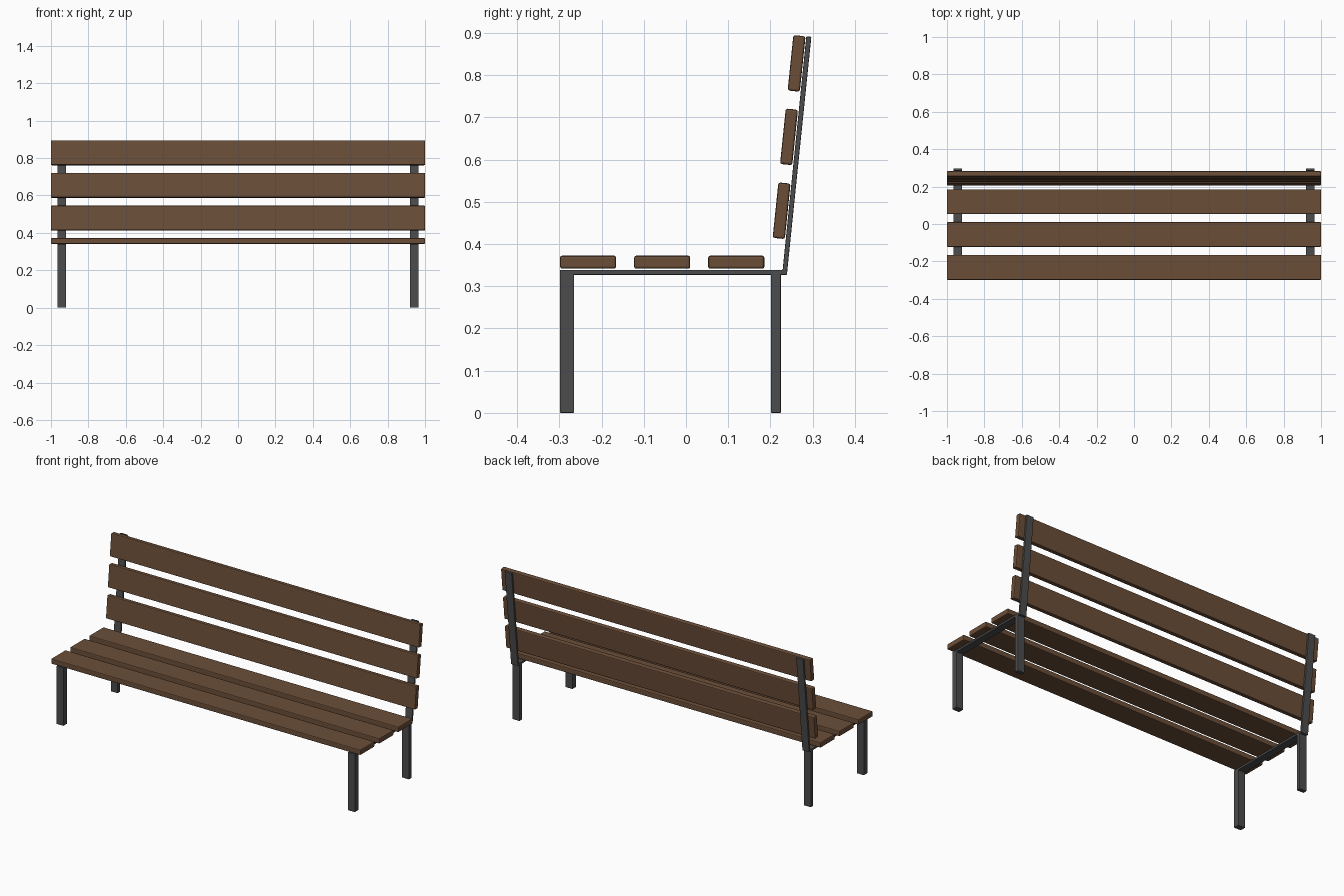
import bpy, bmesh, math

if "Cube" in bpy.data.objects:
    bpy.data.objects.remove(bpy.data.objects["Cube"])


def material(name, rgb):
    m = bpy.data.materials.new(name)
    m.diffuse_color = (*rgb, 1)
    m.use_nodes = True
    m.node_tree.nodes["Principled BSDF"].inputs["Base Color"].default_value = m.diffuse_color
    return m


WOOD = material("brown wood", (0.147, 0.076, 0.040))
METAL = material("dark grey metal", (0.072, 0.072, 0.074))


def finish(name, bm, mat, bevel):
    bmesh.ops.recalc_face_normals(bm, faces=bm.faces)
    me = bpy.data.meshes.new(name)
    bm.to_mesh(me)
    bm.free()
    me.materials.append(mat)
    ob = bpy.data.objects.new(name, me)
    bpy.context.collection.objects.link(ob)
    if bevel:
        mod = ob.modifiers.new("soft edges", 'BEVEL')
        mod.width = bevel
        mod.segments = 2
    return ob


def box(name, center, size, mat, bevel, tilt=0):
    bm = bmesh.new()
    bmesh.ops.create_cube(bm, size=1)
    bmesh.ops.scale(bm, vec=size, verts=bm.verts)
    ob = finish(name, bm, mat, bevel)
    ob.location = center
    ob.rotation_euler.x = tilt
    return ob


TILT = -math.radians(5.9)

# seat planks
for i, y in enumerate((-0.232, -0.0565, 0.119)):
    box(f"seat_plank_{i + 1}", (0, y, 0.357), (2, 0.133, 0.031), WOOD, 0.005)

# backrest planks, leaning back
for i, (y, z) in enumerate(((0.2265, 0.479), (0.244, 0.654), (0.262, 0.828))):
    box(f"back_plank_{i + 1}", (0, y, z), (2, 0.029, 0.132), WOOD, 0.005, TILT)

# side frames: legs and bent flat bar
PROFILE = [(-0.299, 0.339), (0.229, 0.339), (0.285, 0.892),
           (0.297, 0.891), (0.239, 0.327), (-0.299, 0.327)]
W = 0.045
for side, sx in (("left", -1), ("right", 1)):
    x = sx * 0.942
    box(f"front_leg_{side}", (x, -0.282, 0.169), (W, 0.034, 0.338), METAL, 0.002)
    box(f"back_leg_{side}", (x, 0.213, 0.166), (W, 0.024, 0.332), METAL, 0.002)
    bm = bmesh.new()
    face = bm.faces.new([bm.verts.new((x - W / 2, y, z)) for y, z in PROFILE])
    ext = bmesh.ops.extrude_face_region(bm, geom=[face])
    bmesh.ops.translate(bm, vec=(W, 0, 0),
                        verts=[v for v in ext["geom"] if isinstance(v, bmesh.types.BMVert)])
    finish(f"support_bar_{side}", bm, METAL, 0.002)
